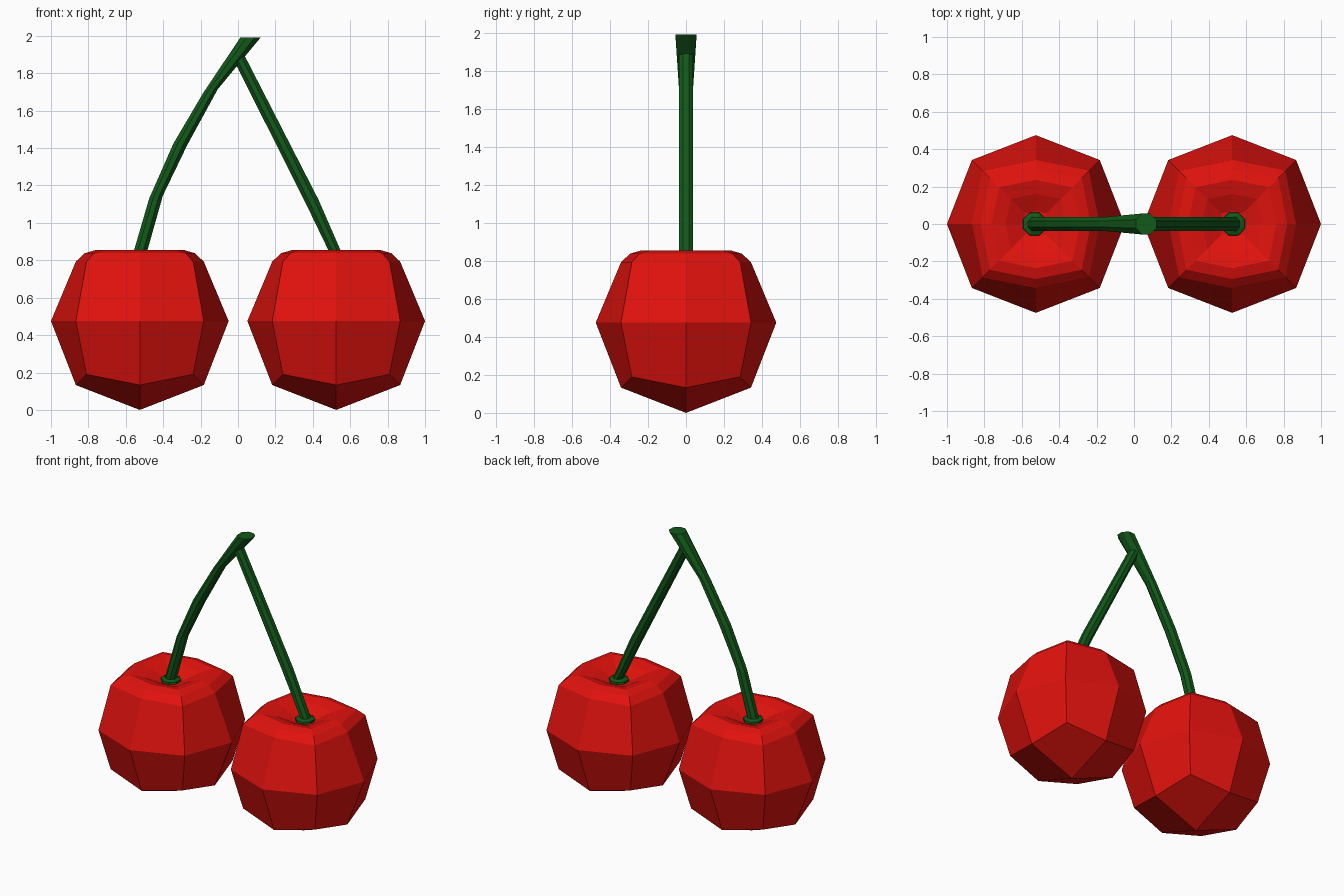
import bpy, bmesh, math
from mathutils import Vector

if "Cube" in bpy.data.objects:
    bpy.data.objects.remove(bpy.data.objects["Cube"])


def material(name, colour):
    m = bpy.data.materials.new(name)
    m.diffuse_color = (*colour, 1)
    m.use_nodes = True
    m.node_tree.nodes["Principled BSDF"].inputs["Base Color"].default_value = m.diffuse_color
    return m


RED = material("cherry_red", (0.75, 0.006, 0.004))
GREEN = material("stem_green", (0.006, 0.10, 0.01))


def finish(bm, name, mat):
    bmesh.ops.recalc_face_normals(bm, faces=bm.faces[:])
    me = bpy.data.meshes.new(name)
    bm.to_mesh(me)
    bm.free()
    me.materials.append(mat)
    ob = bpy.data.objects.new(name, me)
    bpy.context.collection.objects.link(ob)
    return ob


def cherry(name, cx):
    # Cube subdivided once and rounded into a 24-quad ball
    bm = bmesh.new()
    bmesh.ops.create_cube(bm, size=2)
    bmesh.ops.subdivide_edges(bm, edges=bm.edges[:], cuts=1, use_grid_fill=True)
    reach = {1: 0.475, 2: 0.342, 3: 0.285}
    for v in bm.verts:
        v.co *= reach[sum(abs(c) > 0.5 for c in v.co)]
    # Open the top and draw the rim inward to form the dimple
    top = max(bm.verts, key=lambda v: v.co.z)
    bmesh.ops.delete(bm, geom=[top], context='VERTS')
    rim = [e for e in bm.edges if e.is_boundary]
    outer = {v for e in rim for v in e.verts}
    for v in outer:
        v.co.z = 0.318
    scale = 1.0
    for s, z in [(0.86, 0.363), (0.69, 0.38), (0.47, 0.36), (0.2, 0.315)]:
        new = bmesh.ops.extrude_edge_only(bm, edges=rim)["geom"]
        rim = [g for g in new if isinstance(g, bmesh.types.BMEdge) and g.is_boundary]
        for v in {v for e in rim for v in e.verts}:
            v.co.x *= s / scale
            v.co.y *= s / scale
            v.co.z = z
        scale = s
    bmesh.ops.contextual_create(bm, geom=rim)
    ob = finish(bm, name, RED)
    ob.location = (cx, 0, 0.475)


def stem(name, sections, sides=8):
    # Each section: left edge (x, z), right edge (x, z), half depth in y
    bm = bmesh.new()
    rings = []
    k = 1 / math.cos(math.pi / sides)
    for x1, z1, x2, z2, ry in sections:
        a, b = Vector((x1, 0, z1)), Vector((x2, 0, z2))
        ring = []
        for i in range(sides):
            t = 2 * math.pi * (i + 0.5) / sides
            p = (a + b) / 2 + (b - a) / 2 * k * math.cos(t)
            p.y = ry * k * math.sin(t)
            ring.append(bm.verts.new(p))
        rings.append(ring)
    for r, q in zip(rings, rings[1:]):
        for i in range(sides):
            j = (i + 1) % sides
            bm.faces.new((r[i], r[j], q[j], q[i]))
    bm.faces.new(rings[0])
    bm.faces.new(rings[-1])
    finish(bm, name, GREEN)


cherry("left_cherry", -0.525)
cherry("right_cherry", 0.525)

# Curved main stem with a flared foot and a wider cut end
stem("left_stem", [
    (-0.595, 0.78, -0.47, 0.78, 0.062),
    (-0.592, 0.805, -0.473, 0.805, 0.06),
    (-0.567, 0.815, -0.495, 0.815, 0.037),
    (-0.475, 1.13, -0.402, 1.145, 0.037),
    (-0.345, 1.425, -0.272, 1.415, 0.037),
    (-0.183, 1.70, -0.108, 1.715, 0.037),
    (0.012, 1.99, 0.12, 1.99, 0.056),
])

# Straighter side stem joining just below the tip
stem("right_stem", [
    (0.47, 0.78, 0.595, 0.78, 0.062),
    (0.473, 0.805, 0.592, 0.805, 0.06),
    (0.502, 0.815, 0.565, 0.815, 0.037),
    (0.362, 1.105, 0.43, 1.125, 0.037),
    (-0.015, 1.855, 0.035, 1.895, 0.037),
])
